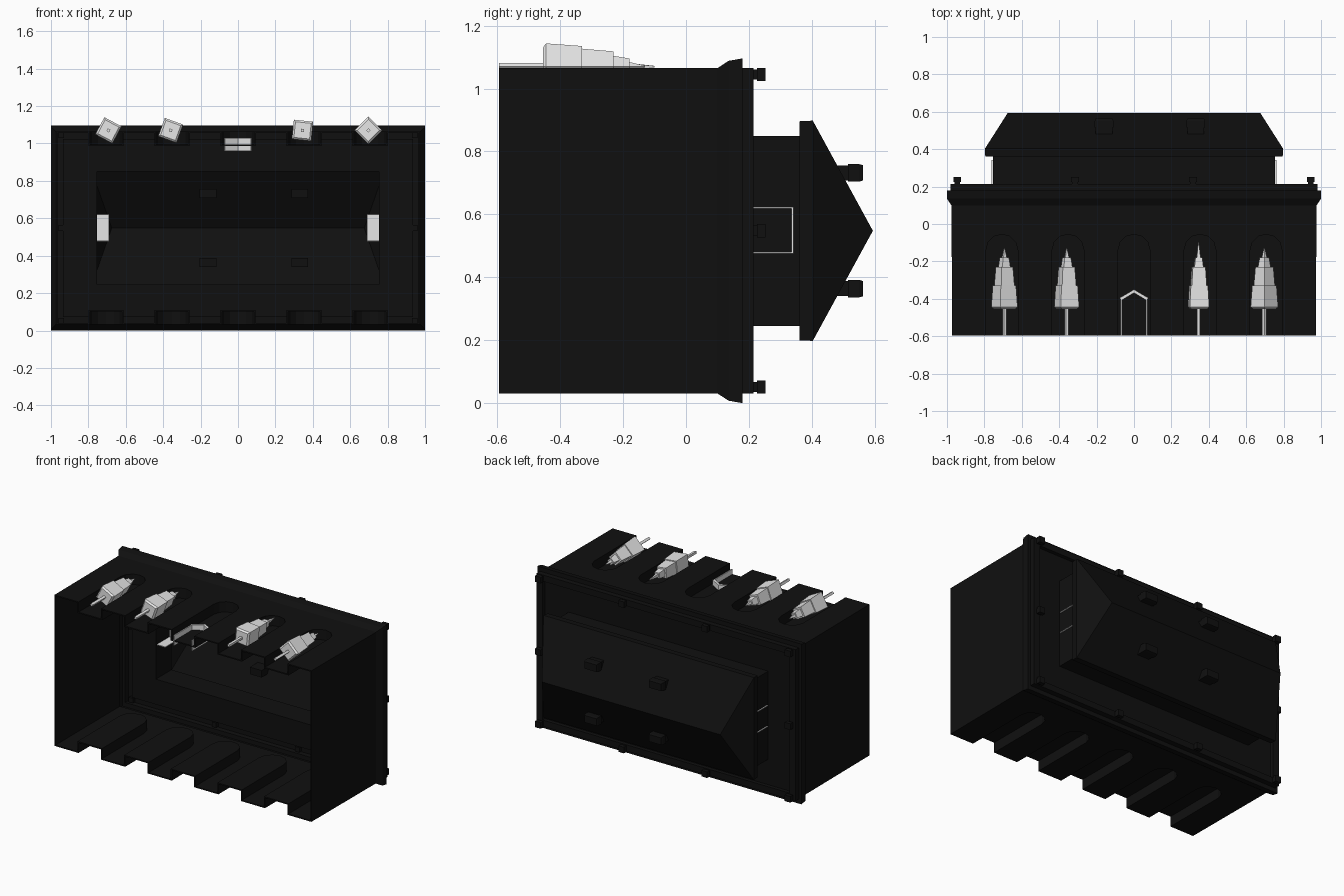
import bpy, bmesh
from math import radians, pi, sin, cos
from mathutils import Matrix

if "Cube" in bpy.data.objects:
    bpy.data.objects.remove(bpy.data.objects["Cube"])

MID = 0.548       # height of the long axis
BASE = -0.595     # open underside of the building


def material(name, value):
    m = bpy.data.materials.new(name)
    m.use_nodes = True
    color = (value, value, value, 1)
    m.diffuse_color = color
    m.node_tree.nodes["Principled BSDF"].inputs["Base Color"].default_value = color
    return m


black = material("near black", 0.005)
grey = material("light grey", 0.8)


def finish(name, bm, mat):
    bmesh.ops.recalc_face_normals(bm, faces=bm.faces)
    mesh = bpy.data.meshes.new(name)
    bm.to_mesh(mesh)
    bm.free()
    mesh.materials.append(mat)
    obj = bpy.data.objects.new(name, mesh)
    bpy.context.collection.objects.link(obj)
    return obj


def box(name, x, y, z, mat):
    """Box from (low, high) pairs."""
    bm = bmesh.new()
    bmesh.ops.create_cube(bm, size=1)
    for v in bm.verts:
        for i, (lo, hi) in enumerate((x, y, z)):
            v.co[i] = lo + (v.co[i] + 0.5) * (hi - lo)
    return finish(name, bm, mat)


def loft(name, rings, mat, center=(0, MID), angle=0, caps=(False, False)):
    """Skin rectangles (half x, half z, y) along the y axis."""
    bm = bmesh.new()
    loops = [[bm.verts.new((sx * hx, y, sz * hz))
              for sx, sz in ((-1, -1), (1, -1), (1, 1), (-1, 1))] for hx, hz, y in rings]
    for a, b in zip(loops, loops[1:]):
        for i in range(4):
            j = (i + 1) % 4
            bm.faces.new((a[i], a[j], b[j], b[i]))
    for loop, cap in zip((loops[0], loops[-1]), caps):
        if cap:
            bm.faces.new(loop)
    bmesh.ops.remove_doubles(bm, verts=bm.verts, dist=0.0001)
    spin = Matrix.Translation((center[0], 0, center[1])) @ Matrix.Rotation(angle, 4, "Y")
    bmesh.ops.transform(bm, matrix=spin, verts=bm.verts)
    return finish(name, bm, mat)


def prism(name, points, z0, z1, mat):
    """Extrude an x-y outline from z0 to z1."""
    bm = bmesh.new()
    face = bm.faces.new([bm.verts.new((x, y, z0)) for x, y in points])
    moved = bmesh.ops.extrude_face_region(bm, geom=[face])["geom"]
    bmesh.ops.translate(bm, vec=(0, 0, z1 - z0),
                        verts=[v for v in moved if isinstance(v, bmesh.types.BMVert)])
    return finish(name, bm, mat)


def subtract(target, cutter):
    mod = target.modifiers.new("cut", "BOOLEAN")
    mod.operation, mod.solver, mod.object = "DIFFERENCE", "EXACT", cutter
    bpy.context.view_layer.objects.active = target
    bpy.ops.object.modifier_apply(modifier=mod.name)
    bpy.data.objects.remove(cutter)


def cut_niches(target, grow):
    """Five arched niches in each long wall."""
    half, spring, rise = 0.085 + grow, -0.14, 0.085 + grow
    arch = [(half * cos(t * pi / 6), spring + rise * sin(t * pi / 6)) for t in range(7)]
    for k in range(-2, 3):
        outline = [(x + k * 0.353, y) for x, y in
                   [(-half, BASE - 0.2), (half, BASE - 0.2)] + arch]
        for side in (-1, 1):
            ends = sorted((MID + side * (0.447 - grow), MID + side * 0.7))
            subtract(target, prism("niche_cutter", outline, *ends, black))


# Hollow lower walls, with the niches pushed into the inside
walls = loft("lower_walls", [(0.972, 0.517, BASE), (0.976, 0.517, 0.1)], black, caps=(True, True))
cut_niches(walls, 0)
core = loft("core_cutter", [(0.964, 0.509, BASE - 0.1), (0.964, 0.509, 0.2)], black,
            caps=(True, True))
cut_niches(core, 0.008)
subtract(walls, core)

# Cornice, parapet and roof deck
loft("cornice_and_deck", [(0.976, 0.517, 0.1), (1, 0.54, 0.135), (1, 0.548, 0.18),
                          (0.98, 0.518, 0.18), (0.98, 0.518, 0.215), (0.935, 0.475, 0.215),
                          (0.935, 0.475, 0.19), (0.755, 0.302, 0.19)], black)

# Upper storey and hipped roof
loft("upper_storey", [(0.755, 0.302, 0.19), (0.755, 0.302, 0.36)], black)
loft("hipped_roof", [(0.755, 0.302, 0.36), (0.795, 0.348, 0.36), (0.797, 0.35, 0.403),
                     (0.675, 0, 0.594)], black)

# Parapet posts: four along each long side, one midway on each short side
spots = [(x, s * 0.497) for x in (-0.945, -0.315, 0.315, 0.945) for s in (-1, 1)]
for x, z in spots + [(-0.945, 0), (0.945, 0)]:
    loft("parapet_post", [(0.016, 0.016, 0.19), (0.016, 0.016, 0.225), (0.021, 0.021, 0.225),
                          (0.021, 0.021, 0.252)], black, (x, MID + z), caps=(True, True))

# Chimneys
for x in (-0.16, 0.33):
    for s in (-1, 1):
        loft("chimney", [(0.045, 0.024, 0.42), (0.045, 0.024, 0.515), (0.05, 0.028, 0.515),
                         (0.05, 0.028, 0.55), (0.045, 0.024, 0.563)], black,
             (x, MID + s * 0.184), caps=(True, True))

# Window frames in the ends of the upper storey
for s in (-1, 1):
    span = sorted((s * 0.69, s * 0.762))
    box("window_head", span, (0.335, 0.342), (0.475, 0.623), grey)
    for z in (0.475, 0.618):
        box("window_jamb", span, (0.2, 0.342), (z, z + 0.005), grey)

# Gabled door frame in the middle niche
for s in (-1, 1):
    box("door_jamb", sorted((s * 0.064, s * 0.072)), (BASE, -0.39), (0.96, 1.03), grey)
    prism("door_gable", [(s * 0.076, -0.395), (s * 0.07, -0.41), (0, -0.368), (0, -0.35)],
          0.96, 1.03, grey)

# Stepped trees, each turned differently
for x, turn, tip in ((-0.693, 28, -0.13), (-0.36, 20, -0.13), (0.345, 6, -0.1), (0.697, 45, -0.13)):
    profile = [(0.042, -0.455), (0.052, -0.445), (0.046, -0.33), (0.04, -0.33), (0.034, -0.23),
               (0.024, -0.23), (0.018, -0.18), (0.01, -0.18), (0.002, tip)]
    loft("tree_crown", [(r, r, y) for r, y in profile], grey, (x, 1.07), radians(turn),
         (True, True))
    loft("tree_trunk", [(0.008, 0.008, BASE), (0.008, 0.008, -0.45)], grey, (x, 1.07),
         radians(turn), (True, True))
